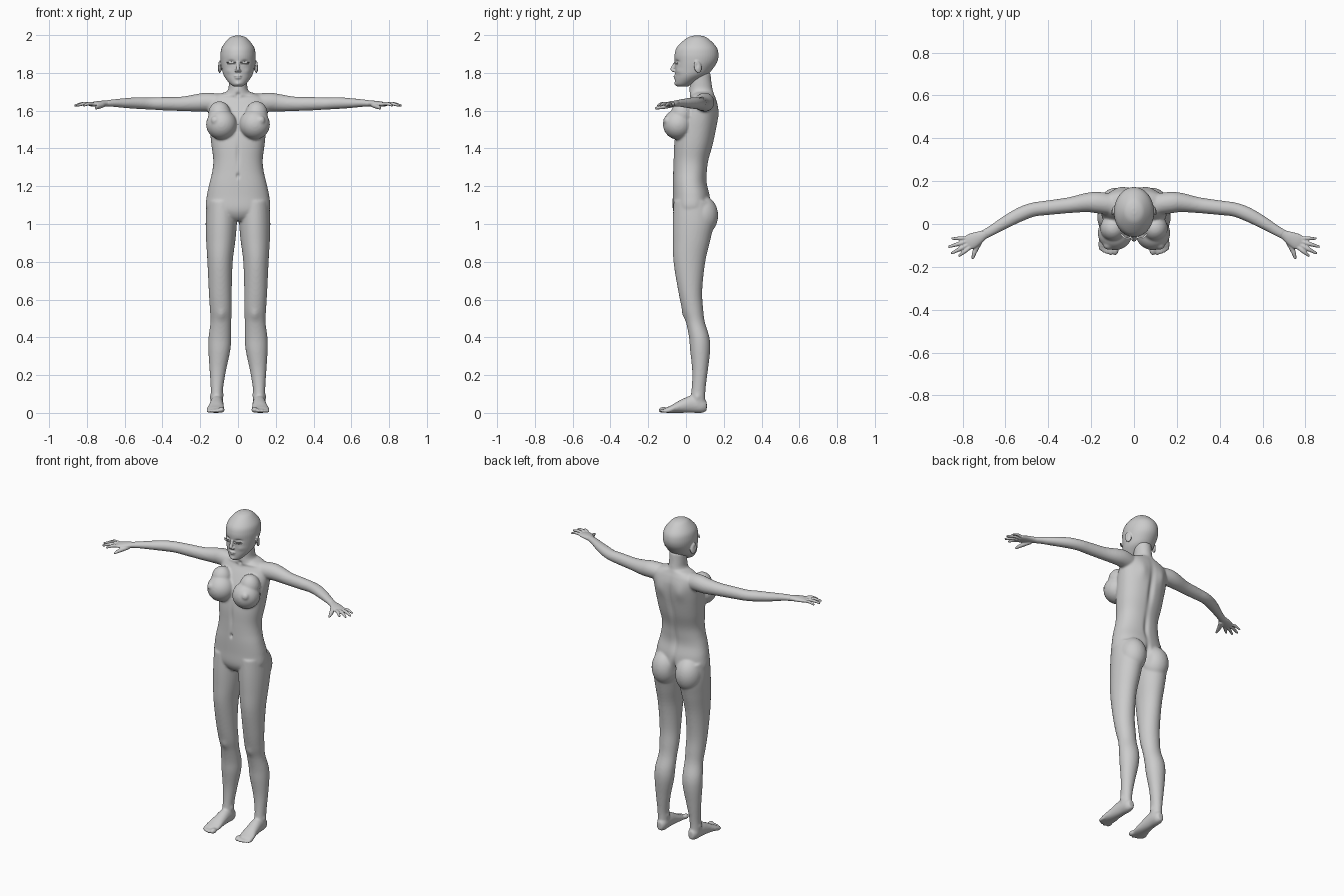
import bpy, bmesh, math
from mathutils import Vector, Matrix

X, Y, Z = Vector((1, 0, 0)), Vector((0, 1, 0)), Vector((0, 0, 1))


def spline(rows, steps=5):
    """Catmull-Rom through rows of numbers."""
    out = []
    for i in range(len(rows) - 1):
        a, b, c, d = (rows[max(i - 1, 0)], rows[i], rows[i + 1], rows[min(i + 2, len(rows) - 1)])
        for k in range(steps):
            t = k / steps
            out.append([q + .5 * t * (r - p + t * (2 * p - 5 * q + 4 * r - s + t * (3 * (q - r) + s - p)))
                        for p, q, r, s in zip(a, b, c, d)])
    return out + [list(rows[-1])]


def tube(bm, rows, axes=None, power=2.0, sides=32):
    """Loft through rows of (x, y, z, half width, half depth)."""
    rows = spline(rows)
    pts = [Vector(r[:3]) for r in rows]
    rings = []
    for i, r in enumerate(rows):
        if axes:
            u, v = axes
        else:
            t = pts[min(i + 1, len(pts) - 1)] - pts[max(i - 1, 0)]
            u = t.cross(Z).normalized()
            v = u.cross(t).normalized()
        ring = []
        for k in range(sides):
            a = 2 * math.pi * k / sides
            c, s = math.cos(a), math.sin(a)
            ring.append(bm.verts.new(pts[i] + u * r[3] * math.copysign(abs(c) ** (2 / power), c)
                                     + v * r[4] * math.copysign(abs(s) ** (2 / power), s)))
        rings.append(ring)
    for a, b in zip(rings, rings[1:]):
        for k in range(sides):
            n = (k + 1) % sides
            bm.faces.new((a[k], a[n], b[n], b[k]))
    bm.faces.new(rings[0])
    bm.faces.new(rings[-1])


def ball(bm, loc, size, rot=(0, 0, 0)):
    m = Matrix.Translation(loc)
    for ang, ax in zip(rot, 'XYZ'):
        m = m @ Matrix.Rotation(ang, 4, ax)
    bmesh.ops.create_uvsphere(bm, u_segments=32, v_segments=20, radius=1,
                              matrix=m @ Matrix.Diagonal((*size, 1)))


def mirror(bm):
    dup = bmesh.ops.duplicate(bm, geom=bm.verts[:] + bm.edges[:] + bm.faces[:])['geom']
    for v in dup:
        if isinstance(v, bmesh.types.BMVert):
            v.co.x *= -1


def finish(name, bm, voxel, smooth, dabs=()):
    """Fuse the parts, smooth the joins, then sculpt soft dabs (centre, radii, push)."""
    bmesh.ops.recalc_face_normals(bm, faces=bm.faces[:])
    me = bpy.data.meshes.new(name)
    bm.to_mesh(me)
    bm.free()
    ob = bpy.data.objects.new(name, me)
    bpy.context.collection.objects.link(ob)
    m = ob.modifiers.new('fuse', 'REMESH')
    m.mode, m.voxel_size = 'VOXEL', voxel
    m = ob.modifiers.new('soften', 'SMOOTH')
    m.factor, m.iterations = .5, smooth
    baked = bpy.data.meshes.new_from_object(ob.evaluated_get(bpy.context.evaluated_depsgraph_get()))
    ob.modifiers.clear()
    ob.data = baked
    for c, r, push in dabs:
        for sx in ((1, -1) if c[0] else (1,)):
            for v in baked.vertices:
                dx = (v.co.x * sx - c[0]) / r[0]
                dz = (v.co.z - c[2]) / r[2]
                if abs(dx) < 2 and abs(dz) < 2:
                    dy = (v.co.y - c[1]) / r[1]
                    w = math.exp(-2 * (dx * dx + dy * dy + dz * dz))
                    v.co += Vector((push[0] * sx, push[1], push[2])) * w
    for p in baked.polygons:
        p.use_smooth = True
    return ob


# Limbs, one side
bm = bmesh.new()
tube(bm, [(.085, .035, 1.12, .08, .10), (.088, .04, 1.02, .083, .11), (.091, .03, .92, .078, .10),
          (.095, .018, .8, .067, .084), (.094, .022, .65, .061, .064), (.091, .035, .55, .058, .056),
          (.091, .05, .48, .055, .05), (.096, .07, .4, .060, .054), (.099, .075, .33, .058, .053),
          (.107, .074, .22, .043, .041), (.112, .066, .12, .032, .037), (.112, .06, .05, .033, .042)], (X, Y))
tube(bm, [(.10, .09, 1.64, .05, .05), (.17, .10, 1.645, .05, .05), (.22, .10, 1.641, .045, .046),
          (.30, .088, 1.636, .037, .038), (.40, .076, 1.637, .034, .035), (.47, .067, 1.638, .033, .032),
          (.53, .045, 1.64, .033, .031), (.60, .008, 1.64, .029, .026), (.66, -.028, 1.64, .024, .02),
          (.70, -.05, 1.638, .023, .017)])
# Foot and toes
tube(bm, [(.110, .110, .035, .018, .024), (.110, .085, .04, .031, .04), (.112, .03, .046, .035, .046),
          (.115, -.03, .034, .040, .034), (.119, -.075, .021, .047, .021), (.121, -.105, .014, .045, .014)], (X, Z))
for x, y, r in ((.087, -.120, .016), (.109, -.123, .011), (.127, -.118, .011), (.143, -.110, .010), (.157, -.100, .010)):
    ball(bm, (x, y, r), (r, .026, r))
# Bust and seat
ball(bm, (.088, -.042, 1.527), (.081, .080, .080), (.15, 0, 0))
ball(bm, (.098, -.02, 1.58), (.06, .06, .07))
ball(bm, (.125, -.106, 1.552), (.02, .012, .02), (-.3, 0, .45))
ball(bm, (.082, .085, 1.045), (.080, .085, .105))
mirror(bm)
# Torso and neck
tube(bm, [(0, .09, 1.70, .06, .055), (0, .09, 1.685, .11, .06), (0, .09, 1.66, .15, .07),
          (0, .082, 1.62, .158, .087), (0, .066, 1.56, .155, .102), (0, .054, 1.50, .149, .106),
          (0, .04, 1.42, .141, .103), (0, .027, 1.34, .131, .093), (0, .022, 1.28, .136, .09),
          (0, .02, 1.22, .15, .09), (0, .028, 1.15, .165, .098), (0, .03, 1.08, .168, .1),
          (0, .03, 1.04, .12, .085), (0, .03, 1.015, .05, .06)], (X, Y), 2.25, 48)
tube(bm, [(0, .075, 1.80, .05, .055), (0, .078, 1.75, .049, .057), (0, .08, 1.71, .053, .062),
          (0, .085, 1.68, .08, .065), (0, .09, 1.64, .10, .06)], (X, Y))
finish('body', bm, .006, 7, [
    ((0, .14, 1.50), (.025, .07, .16), (0, -.014, 0)),      # spine
    ((0, .12, 1.25), (.022, .07, .12), (0, -.010, 0)),
    ((0, .15, 1.05), (.020, .09, .08), (0, -.030, 0)),      # seat cleft
    ((.07, .16, 1.58), (.05, .05, .07), (0, .009, 0)),      # shoulder blades
    ((0, -.07, 1.255), (.010, .04, .018), (0, .012, 0)),    # navel
    ((0, -.065, 1.37), (.014, .05, .08), (0, .006, 0)),     # midline
    ((.08, .01, 1.68), (.07, .05, .010), (0, -.006, .003)),  # collarbones
    ((0, .02, 1.685), (.014, .03, .014), (0, .010, 0)),
    ((.088, -.01, .52), (.03, .04, .04), (0, -.006, 0)),    # knees
    ((.146, .06, .085), (.015, .02, .02), (.005, 0, 0)),    # ankles
    ((.080, .06, .095), (.015, .02, .02), (-.005, 0, 0)),
])

# Hands
bm = bmesh.new()
tube(bm, [(.675, -.036, 1.639, .022, .018), (.70, -.05, 1.638, .022, .016), (.73, -.066, 1.637, .031, .015),
          (.76, -.081, 1.635, .036, .013), (.78, -.091, 1.633, .033, .010)])
for base, tip, r in (((.762, -.106), (.818, -.150), .0095), ((.772, -.095), (.853, -.138), .0098),
                     ((.779, -.081), (.866, -.107), .0095), ((.782, -.066), (.852, -.068), .0085)):
    mid = [(a + b) / 2 for a, b in zip(base, tip)]
    tube(bm, [(*base, 1.634, r, r), (*mid, 1.637, r, r), (*tip, 1.626, r * .6, r * .6)], sides=16)
tube(bm, [(.715, -.072, 1.63, .014, .013), (.735, -.11, 1.622, .013, .012), (.746, -.138, 1.617, .010, .010),
          (.753, -.163, 1.612, .006, .006)], sides=16)
mirror(bm)
finish('hands', bm, .0035, 3)

# Head
bm = bmesh.new()
ball(bm, (.096, .062, 1.832), (.009, .021, .034), (.2, 0, .35))       # ear
ball(bm, (.036, -.036, 1.852), (.018, .016, .012), (0, 0, .2))        # eye
ball(bm, (.010, -.064, 1.811), (.008, .010, .007))                   # nostril
mirror(bm)
tube(bm, [(0, .060, 1.998, .012, .014), (0, .059, 1.985, .046, .054), (0, .057, 1.94, .083, .102),
          (0, .056, 1.90, .093, .116), (0, .053, 1.86, .092, .113), (0, .041, 1.82, .085, .100),
          (0, .028, 1.79, .077, .086), (0, .008, 1.765, .062, .066), (0, -.012, 1.74, .040, .044),
          (0, -.018, 1.728, .022, .028)], (X, Y), 2.0, 48)
tube(bm, [(0, -.052, 1.862, .008, .008), (0, -.064, 1.84, .008, .010), (0, -.073, 1.818, .011, .010),
          (0, -.064, 1.805, .008, .006)], (X, Y), sides=16)
ball(bm, (0, -.056, 1.783), (.021, .011, .005))                      # lips
ball(bm, (0, -.054, 1.773), (.018, .011, .006))
finish('head', bm, .0035, 3, [
    ((.036, -.045, 1.858), (.026, .05, .014), (0, .010, 0)),
    ((.036, -.05, 1.851), (.014, .05, .008), (0, -.005, 0)),
    ((.050, -.03, 1.81), (.025, .04, .02), (0, -.004, 0)),
    ((0, -.05, 1.742), (.02, .04, .014), (0, -.006, 0)),
    ((.102, .056, 1.837), (.008, .012, .018), (-.007, 0, 0)),
])

# Eyelashes
bm = bmesh.new()
for k in range(2):
    rows = [[bm.verts.new((.036 + .021 * math.cos(a) * (1 + .25 * out),
                           -.053 - .010 * math.sin(a) + .012 * (math.cos(a) > 0) * math.cos(a) - .008 * out,
                           1.853 + (.004 - .004 * k) * math.sin(a) * (1 - k) - .004 * k + .002 * out * (1 - 2 * k)))
             for a in [math.pi * i / 10 for i in range(11)]] for out in (0, 1)]
    for i in range(10):
        bm.faces.new((rows[0][i], rows[0][i + 1], rows[1][i + 1], rows[1][i]))
mirror(bm)
me = bpy.data.meshes.new('eyelashes')
bm.to_mesh(me)
bm.free()
bpy.context.collection.objects.link(bpy.data.objects.new('eyelashes', me))
